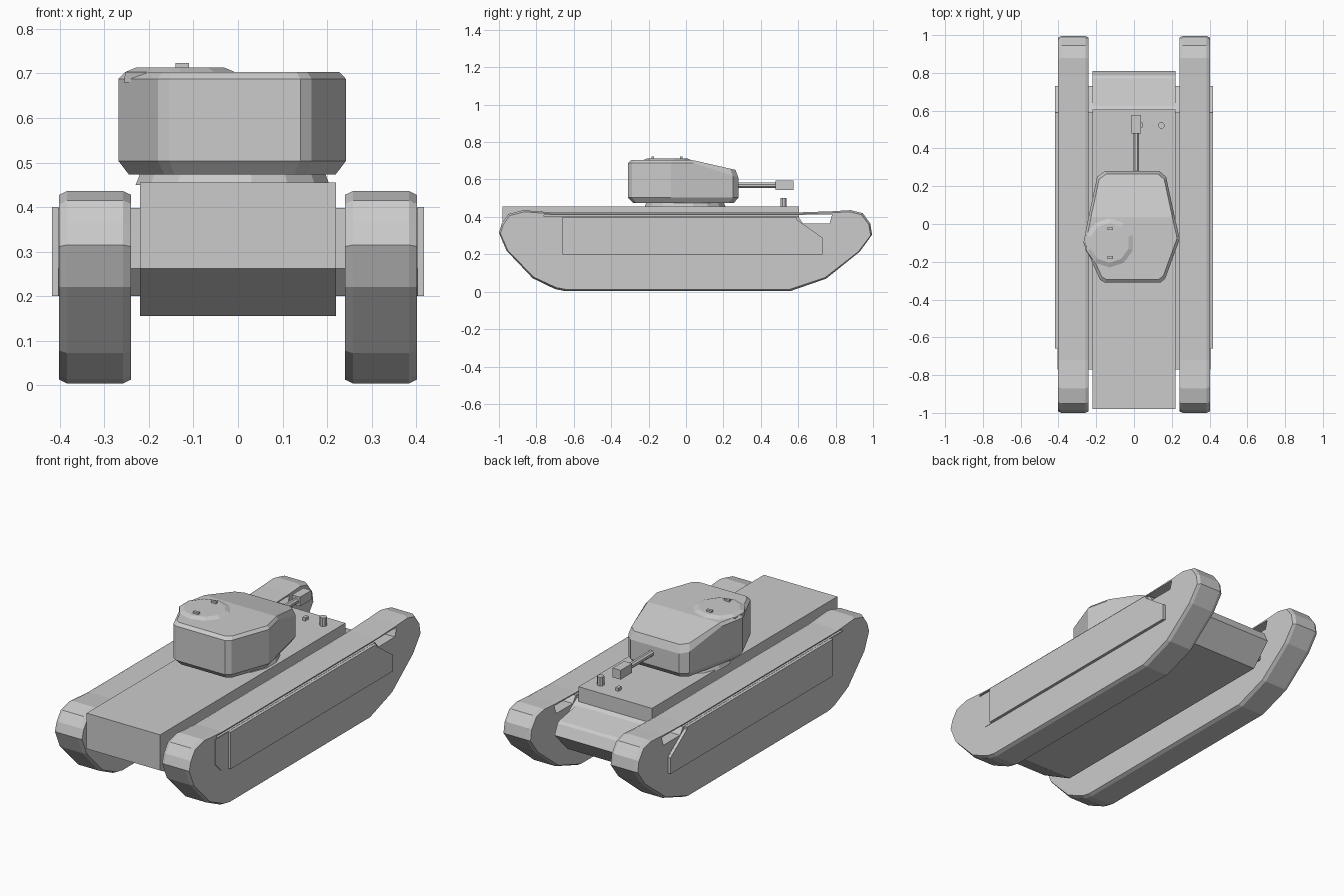
import bpy, bmesh
from math import cos, sin, pi

if "Cube" in bpy.data.objects:
    bpy.data.objects.remove(bpy.data.objects["Cube"])


def finish(name, bm):
    bmesh.ops.recalc_face_normals(bm, faces=bm.faces)
    me = bpy.data.meshes.new(name)
    bm.to_mesh(me)
    bm.free()
    ob = bpy.data.objects.new(name, me)
    bpy.context.collection.objects.link(ob)
    return ob


def loft(name, rings, split=None):
    """Skin a list of equal-length point rings; split = two index lists for the last cap."""
    bm = bmesh.new()
    vs = [[bm.verts.new(p) for p in r] for r in rings]
    n = len(vs[0])
    for a, b in zip(vs, vs[1:]):
        for i in range(n):
            j = (i + 1) % n
            bm.faces.new((a[i], a[j], b[j], b[i]))
    bm.faces.new(vs[0])
    for cap in split or [range(n)]:
        bm.faces.new([vs[-1][i] for i in cap])
    return finish(name, bm)


def extrude_x(name, prof, x0, x1):
    return loft(name, [[(x, y, z) for y, z in prof] for x in (x0, x1)])


def box(name, x0, x1, y0, y1, z0, z1):
    return extrude_x(name, [(y0, z0), (y1, z0), (y1, z1), (y0, z1)], x0, x1)


def disc(name, cx, cy, n, levels):
    """Faceted vertical solid from (radius, z) levels."""
    return loft(name, [[(cx + r * cos(2 * pi * (i + .5) / n), cy + r * sin(2 * pi * (i + .5) / n), z)
                        for i in range(n)] for r, z in levels])


# Central hull
extrude_x("hull", [(-.98, .455), (.605, .455), (.605, .365), (.77, .335), (.785, .325),
                   (.81, .27), (.70, .155), (-.78, .155), (-.98, .262)], -.22, .22)

# Cross-wise side structure carrying the tracks
extrude_x("side_structure", [(-.77, .398), (.59, .398), (.59, .385), (.73, .29), (.73, .2),
                             (-.71, .2), (-.77, .262)], -.404, .404)

# Tracks with chamfered rims and the slot below the upper run
track = [(-.65, .004), (.56, .004), (.75, .07), (.93, .215), (.995, .305), (.985, .365), (.945, .42),
         (.88, .436), (.78, .43), (.6, .424), (-.72, .424), (-.87, .436), (-.95, .415),
         (-.985, .365), (-1, .315), (-.96, .22), (-.82, .072), (-.70, .014)]
slot = [(-.76, .401), (.60, .401), (.625, .366), (.768, .366), (.782, .413), (.6, .411), (-.76, .411)]
panel = [(-.66, .2), (.73, .2), (.73, .288), (.59, .387), (.59, .4), (-.66, .4)]
for side, s in (("left", -1), ("right", 1)):
    rings = []
    for x, k in ((.24, 1), (.258, 0), (.384, 0), (.402, 1)):
        rings.append([(s * x, y * (1 - .008 * k), .22 + (z - .22) * (1 - .04 * k)) for y, z in track])
    belt = loft(side + "_track", rings)
    cutter = extrude_x(side + "_slot_cutter", slot, s * .2, s * .45)
    cutter.hide_render = True
    cutter.hide_viewport = True
    mod = belt.modifiers.new("slot", 'BOOLEAN')
    mod.operation = 'DIFFERENCE'
    mod.solver = 'EXACT'
    mod.object = cutter
    # Outer skirt panel
    extrude_x(side + "_skirt_panel", panel, s * .395, s * .418)

# Turret ring
disc("turret_ring", -.012, -.005, 16, [(.222, .45), (.21, .48)])

# Turret: faceted plan lofted upward, roof sloping down toward the gun
plan = [(.14, -.31), (.165, -.29), (.242, -.08), (.215, .04), (.17, .25), (.135, .28),
        (-.155, .28), (-.195, .25), (-.24, .04), (-.268, -.10), (-.18, -.295), (-.155, -.31)]


def turret_ring(k, z, slope):
    return [(-.012 + (x + .012) * k, y * k, z - slope * max(0, y * k - .04)) for x, y in plan]


loft("turret", [turret_ring(.91, .473, 0), turret_ring(1, .503, 0),
                turret_ring(1, .688, .33), turret_ring(.945, .703, .23)],
     split=[[0, 1, 2, 3, 8, 9, 10, 11], [3, 4, 5, 6, 7, 8]])

# Commander's cupola and its periscopes
disc("cupola", -.13, -.10, 10, [(.132, .68), (.13, .703), (.105, .713)])
for i, y in enumerate((-.025, -.177)):
    box(f"cupola_periscope_{i + 1}", -.14, -.11, y - .007, y + .007, .705, .723)

# Gun barrel and muzzle brake
loft("gun_barrel", [[(.012 + .016 * cos(pi * i / 4 + pi / 8), y, .568 + .016 * sin(pi * i / 4 + pi / 8))
                     for i in range(8)] for y in (.2, .5)])
box("muzzle_brake", -.012, .036, .478, .576, .544, .594)

# Deck fittings
disc("deck_post", .145, .522, 8, [(.018, .45), (.018, .502)])
box("deck_block", .028, .046, .51, .538, .45, .472)
